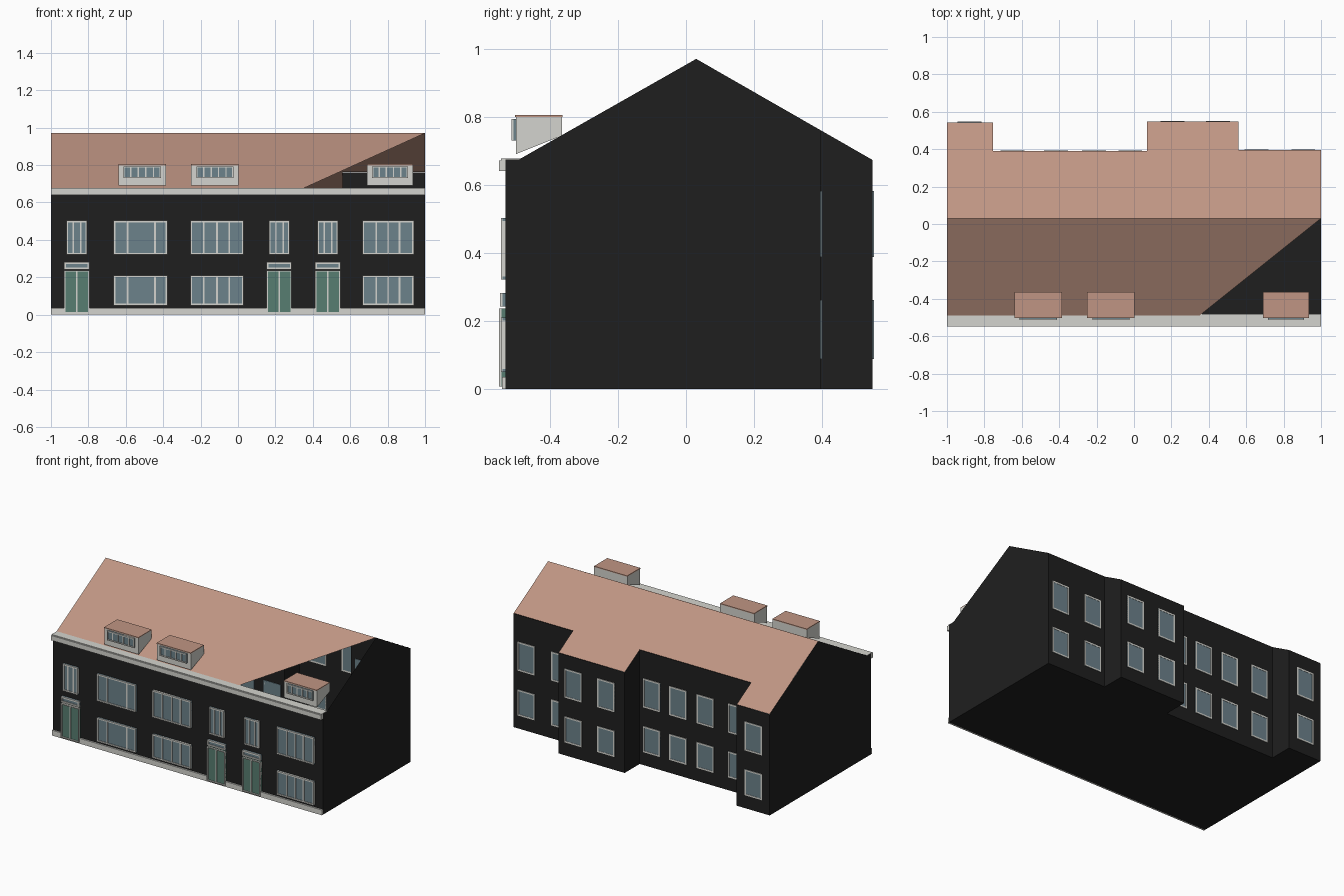
import bpy, bmesh
from mathutils import Matrix, Vector

if "Cube" in bpy.data.objects:
    bpy.data.objects.remove(bpy.data.objects["Cube"])


def material(name, srgb):
    color = [(c / 255) ** 2.2 for c in srgb] + [1]
    m = bpy.data.materials.new(name)
    m.use_nodes = True
    m.diffuse_color = color
    m.node_tree.nodes["Principled BSDF"].inputs["Base Color"].default_value = color
    return m


MATS = [material("charcoal wall", (36, 36, 36)),
        material("terracotta roof", (190, 148, 130)),
        material("off white trim", (211, 211, 205)),
        material("blue grey glass", (108, 129, 138)),
        material("green door paint", (88, 125, 112))]
WALL, ROOF, TRIM, GLASS, DOOR = range(len(MATS))


def finish(name, bm):
    mesh = bpy.data.meshes.new(name)
    bm.to_mesh(mesh)
    bm.free()
    for m in MATS:
        mesh.materials.append(m)
    obj = bpy.data.objects.new(name, mesh)
    bpy.context.collection.objects.link(obj)
    return obj


def add_box(bm, xs, ys, zs, mat):
    lo, hi = Vector((xs[0], ys[0], zs[0])), Vector((xs[1], ys[1], zs[1]))
    size = hi - lo
    place = Matrix.Translation((lo + hi) / 2) @ Matrix.Diagonal((*size, 1))
    verts = bmesh.ops.create_cube(bm, size=1, matrix=place)["verts"]
    for face in {f for v in verts for f in v.link_faces}:
        face.material_index = mat


def box(name, xs, ys, zs, mat):
    bm = bmesh.new()
    add_box(bm, xs, ys, zs, mat)
    return finish(name, bm)


def framed_panel(name, xs, zs, wall_y, side, bars=(), fill=GLASS, depth=0.014, rim=0.009):
    """Frame, vertical bars and a recessed panel; side is -1 for front, 1 for back."""
    bm = bmesh.new()
    (x0, x1), (z0, z1) = xs, zs

    def span(d):
        return sorted((wall_y - side * 0.003, wall_y + side * d))

    add_box(bm, xs, span(depth * 0.6), zs, fill)
    for z in (z0, z1 - rim):
        add_box(bm, xs, span(depth), (z, z + rim), TRIM)
    for x in (x0, x1 - rim):
        add_box(bm, (x, x + rim), span(depth), (z0 + rim, z1 - rim), TRIM)
    for t in bars:
        x = x0 + t * (x1 - x0)
        add_box(bm, (x - rim / 2, x + rim / 2), span(depth * 0.9), (z0 + rim, z1 - rim), TRIM)
    return finish(name, bm)


# Hollow shell: stepped footprint raised to the roof slope
FRONT, EAVE, RIDGE = -0.53, -0.49, 0.03
EAVE_Z, RIDGE_Z, SLOPE = 0.675, 0.97, 0.573


def roof_z(y):
    if y <= EAVE:
        return EAVE_Z
    if y <= RIDGE:
        return EAVE_Z + (RIDGE_Z - EAVE_Z) * (y - EAVE) / (RIDGE - EAVE)
    return RIDGE_Z - SLOPE * (y - RIDGE)


plan = [(-1, FRONT), (1, FRONT), (1, EAVE), (1, RIDGE), (1, 0.395), (0.56, 0.395),
        (0.56, 0.548), (0.07, 0.548), (0.07, 0.39), (-0.755, 0.39),
        (-0.755, 0.543), (-1, 0.543), (-1, RIDGE), (-1, EAVE)]
bm = bmesh.new()
low = [bm.verts.new((x, y, 0)) for x, y in plan]
high = [bm.verts.new((x, y, roof_z(y))) for x, y in plan]
for i in range(len(plan)):
    j = (i + 1) % len(plan)
    bm.faces.new((low[i], low[j], high[j], high[i]))
bm.faces.new(low[::-1])
finish("house_walls", bm)

# Roof slopes; the front one leaves an open triangle at one end
def roof_sheet(name, outline):
    sheet = bmesh.new()
    face = sheet.faces.new([sheet.verts.new((x, y, roof_z(y) + 0.001)) for x, y in outline])
    face.material_index = ROOF
    finish(name, sheet)


roof_sheet("back_roof", [p for p in plan if p[1] >= RIDGE])
roof_sheet("front_roof", [(-1, EAVE), (0.35, EAVE), (1, RIDGE), (-1, RIDGE)])

# Cornice, gutter shelf and plinth
box("cornice", (-1, 1), (-0.549, FRONT), (0.64, 0.672), TRIM)
box("gutter_shelf", (-0.999, 0.999), (-0.543, -0.482), (0.667, 0.677), TRIM)
box("plinth", (-1, 1), (-0.541, FRONT), (0, 0.035), TRIM)

# Wide front windows on both floors
UPPER, LOWER = (0.322, 0.503), (0.05, 0.21)
wide = [((-0.665, -0.378), (0.26, 0.77)),
        ((-0.255, 0.03), (0.25, 0.5, 0.73)),
        ((0.665, 0.94), (0.27, 0.5, 0.72))]
for i, (xs, bars) in enumerate(wide):
    framed_panel(f"upper_wide_window_{i}", xs, UPPER, FRONT, -1, bars)
    framed_panel(f"lower_wide_window_{i}", xs, LOWER, FRONT, -1, bars)

# Entrances: double door, fanlight and narrow window above
for i, x in enumerate((-0.862, 0.22, 0.48)):
    xs = (x - 0.067, x + 0.067)
    framed_panel(f"front_door_{i}", xs, (0.008, 0.237), FRONT, -1, (0.5,), DOOR, 0.019, 0.007)
    framed_panel(f"fanlight_{i}", xs, (0.243, 0.282), FRONT, -1, (), GLASS, 0.016, 0.01)
    framed_panel(f"narrow_window_{i}", (x - 0.055, x + 0.055), UPPER, FRONT, -1, (0.33, 0.7))

# Back windows, grouped by the wall they sit on
back = {0.395: (0.905, 0.655), 0.548: (0.45, 0.207),
        0.39: (-0.02, -0.215, -0.417, -0.65), 0.543: (-0.88,)}
for y, centres in back.items():
    for x in centres:
        for floor, zs in (("lower", (0.088, 0.262)), ("upper", (0.388, 0.582))):
            framed_panel(f"back_{floor}_window", (x - 0.064, x + 0.064), zs, y, 1,
                         (), GLASS, 0.004, 0.01)

# Dormers: wedge-bottomed box with a flat roof and a strip window
for i, (x0, x1) in enumerate(((-0.64, -0.385), (-0.25, 0.002), (0.69, 0.935))):
    bm = bmesh.new()
    side = [(-0.5, 0.69), (-0.365, 0.744), (-0.365, 0.8), (-0.5, 0.8)]
    face = bm.faces.new([bm.verts.new((x0, y, z)) for y, z in side])
    moved = bmesh.ops.extrude_face_region(bm, geom=[face])["geom"]
    bmesh.ops.translate(bm, vec=(x1 - x0, 0, 0),
                        verts=[g for g in moved if isinstance(g, bmesh.types.BMVert)])
    bmesh.ops.recalc_face_normals(bm, faces=bm.faces)
    for f in bm.faces:
        f.material_index = TRIM
    finish(f"dormer_{i}", bm)
    box(f"dormer_roof_{i}", (x0, x1), (-0.503, -0.363), (0.799, 0.805), ROOF)
    framed_panel(f"dormer_window_{i}", (x0 + 0.027, x1 - 0.027), (0.73, 0.793), -0.5, -1,
                 (0.2, 0.4, 0.6, 0.8), GLASS, 0.012, 0.007)
